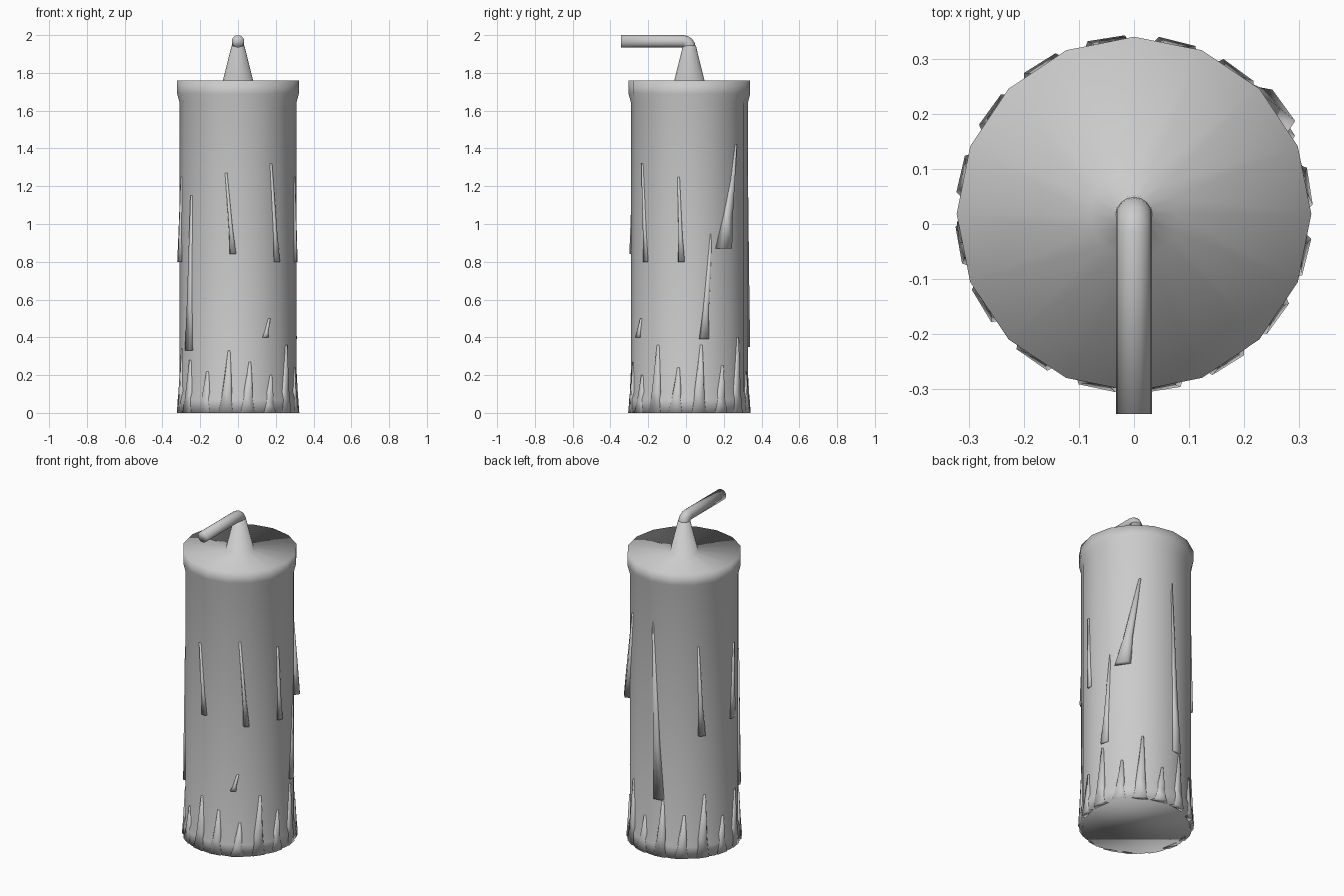
import bpy, bmesh, math
from math import sin, cos, radians, pi

if "Cube" in bpy.data.objects:
    bpy.data.objects.remove(bpy.data.objects["Cube"])

CY = 0.018   # centre line of the candle
SIDES = 16


def finish(bm, name):
    bmesh.ops.recalc_face_normals(bm, faces=bm.faces[:])
    for f in bm.faces:
        f.smooth = True
    me = bpy.data.meshes.new(name)
    bm.to_mesh(me)
    bm.free()
    ob = bpy.data.objects.new(name, me)
    bpy.context.collection.objects.link(ob)
    return ob


def loft(name, rings):
    """Join rings of points with quads and cap both ends."""
    bm = bmesh.new()
    vs = [[bm.verts.new(p) for p in ring] for ring in rings]
    n = len(vs[0])
    for a, b in zip(vs, vs[1:]):
        for i in range(n):
            j = (i + 1) % n
            bm.faces.new((a[i], a[j], b[j], b[i]))
    bm.faces.new(vs[0][::-1])
    bm.faces.new(vs[-1])
    return finish(bm, name)


def polar(r, deg, z):
    return (r * cos(radians(deg)), CY + r * sin(radians(deg)), z)


# Candle body with flared foot, top rim and the wax cone around the wick
profile = [(0.322, 0), (0.320, 0.07), (0.309, 0.11), (0.309, 1.64),
           (0.322, 1.69), (0.322, 1.76), (0.08, 1.76), (0.034, 1.945)]
loft("candle_body", [[polar(r, 360 * i / SIDES, z) for i in range(SIDES)]
                     for r, z in profile])

# Bent wick: rings tilting from upright to horizontal
R = 0.033
path = [(CY, 1.93, 0)]
for a in (0, 22.5, 45, 67.5, 90):
    t = radians(a)
    path.append((CY - 0.033 + 0.033 * cos(t), 1.934 + 0.033 * sin(t), t))
path.append((-0.345, 1.967, pi / 2))
loft("wick", [[(R * cos(2 * pi * i / SIDES),
                y + R * sin(2 * pi * i / SIDES) * cos(t),
                z + R * sin(2 * pi * i / SIDES) * sin(t)) for i in range(SIDES)]
              for y, z, t in path])


def drip(bm, top_deg, z_top, deg, z_bot, half, r):
    """Wax run: pointed at the top, widening to a raised blunt end."""
    def ring(d, w, z, rr):
        return [bm.verts.new(polar(q, d + k * w, z)) for k, q in
                ((-1, 0.297), (-0.6, rr), (0.6, rr), (1, 0.297))]
    mid = z_bot + (z_top - z_bot) * 0.3
    a = ring(top_deg, 1.5, z_top, 0.308)
    b = ring(deg + (top_deg - deg) * 0.3, half * 0.6, mid, (r + 0.312) / 2)
    c = ring(deg, half, z_bot, r)
    for p, q in ((a, b), (b, c)):
        for i in range(3):
            bm.faces.new((p[i], p[i + 1], q[i + 1], q[i]))
        bm.faces.new((p[3], p[0], q[0], q[3]))
    bm.faces.new(a)
    bm.faces.new(c[::-1])


# Long drips: top angle, top z, end angle, end z, half width, radius
bm = bmesh.new()
for d in [(54, 1.42, 36, 0.87, 10, 0.338), (90, 1.46, 97, 0.35, 7, 0.322),
          (349, 1.25, 352, 0.80, 4, 0.317), (258, 1.27, 265, 0.84, 4, 0.318),
          (305, 1.32, 312, 0.80, 4, 0.318), (216, 1.15, 212, 0.33, 7, 0.318),
          (190, 1.25, 186, 0.80, 6, 0.322), (140, 1.30, 144, 0.75, 5, 0.319),
          (303, 0.50, 298, 0.40, 4, 0.318), (22, 0.95, 15, 0.39, 6, 0.318)]:
    drip(bm, *d)
finish(bm, "wax_drips")

# Wax pooled at the foot: angle, height
bm = bmesh.new()
for deg, h in [(9, 0.36), (32, 0.25), (54, 0.40), (76, 0.22), (99, 0.34),
               (122, 0.26), (144, 0.38), (167, 0.22), (190, 0.34), (211, 0.28),
               (235, 0.22), (258, 0.33), (279, 0.27), (302, 0.20), (324, 0.36),
               (346, 0.24)]:
    drip(bm, deg + 3, h, deg, 0, 10, 0.325)
finish(bm, "wax_foot_runs")
